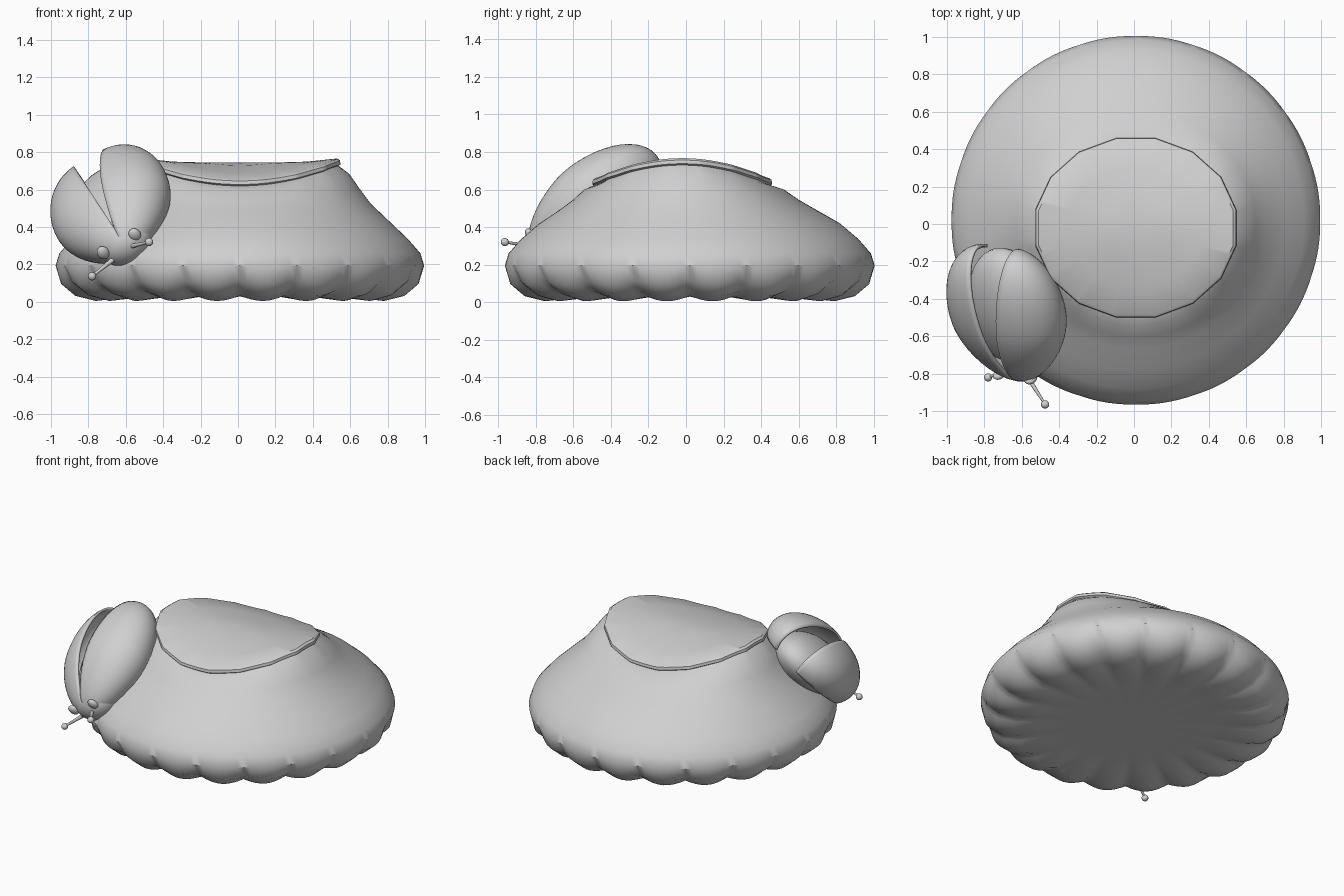
import bpy, bmesh, math
from mathutils import Vector, Matrix

if "Cube" in bpy.data.objects:
    bpy.data.objects.remove(bpy.data.objects["Cube"])

grey = bpy.data.materials.new("light_grey")
grey.diffuse_color = (0.63, 0.63, 0.63, 1)
grey.use_nodes = True
grey.node_tree.nodes["Principled BSDF"].inputs["Base Color"].default_value = grey.diffuse_color


def finish(name, bm, angle=40):
    bmesh.ops.recalc_face_normals(bm, faces=bm.faces[:])
    me = bpy.data.meshes.new(name)
    bm.to_mesh(me)
    bm.free()
    ob = bpy.data.objects.new(name, me)
    bpy.context.collection.objects.link(ob)
    me.materials.append(grey)
    bpy.ops.object.select_all(action='DESELECT')
    ob.select_set(True)
    bpy.context.view_layer.objects.active = ob
    bpy.ops.object.shade_smooth_by_angle(angle=math.radians(angle))
    return ob


# Mound: rings of (radius, height, front/back drop, scallop amount, depth scale, y centre)
SIDES, LOBES = 160, 20
rings = [
    (0.18, 0.745, 0.015, 0, 0.89, -0.02), (0.36, 0.75, 0.055, 0, 0.89, -0.02),
    (0.525, 0.767, 0.11, 0, 0.89, -0.02), (0.54, 0.757, 0.11, 0, 0.89, -0.02),
    (0.543, 0.738, 0.11, 0, 0.89, -0.02), (0.530, 0.730, 0.11, 0, 0.89, -0.02),
    (0.585, 0.685, 0.085, 0, 0.91, -0.01),
    (0.64, 0.605, 0.06, 0, 0.94, 0), (0.70, 0.525, 0.03, 0, 0.97, 0.01),
    (0.80, 0.43, 0.01, 0, 1, 0.02), (0.90, 0.335, 0, 0, 1, 0.02),
    (0.965, 0.26, 0, 0, 1, 0.02), (0.985, 0.195, 0, 0.1, 1, 0.02),
    (0.95, 0.115, 0, 0.7, 1, 0.02), (0.87, 0.06, 0, 1, 1, 0.02),
    (0.76, 0.033, 0, 1, 1, 0.02), (0.60, 0.03, 0, 0.2, 1, 0.02),
    (0.45, 0.03, 0, 0, 1, 0.02),
]
bm = bmesh.new()
loops = []
for r, z, drop, scallop, depth, cy in rings:
    loop = []
    for i in range(SIDES):
        a = 2 * math.pi * i / SIDES
        s = abs(math.sin(a * LOBES / 2)) * scallop
        rr = r + 0.02 * s
        if 0.5 < r < 0.56:      # the rim is a sixteen-sided polygon
            step = math.pi / 8
            rr = r * math.cos(step / 2) / math.cos((a + step / 2) % step - step / 2) * 1.01
        loop.append(bm.verts.new((0.01 + rr * math.cos(a), cy + rr * depth * math.sin(a),
                                  z - drop * math.sin(a) ** 2 - 0.028 * s)))
    loops.append(loop)
for p, q in zip(loops, loops[1:]):
    for i in range(SIDES):
        j = (i + 1) % SIDES
        bm.faces.new((p[i], p[j], q[j], q[i]))
for loop, z in ((loops[0], 0.745), (loops[-1], 0.03)):
    c = bm.verts.new((0.01, 0.0, z))
    for i in range(SIDES):
        bm.faces.new((loop[i], loop[(i + 1) % SIDES], c))
finish("mound", bm, 38)

# Beetle frame: local x = its side, local y = forward, local z = out of its back
fwd = Vector((0.16, -0.85, -0.50)).normalized()
side = Vector((0.85, -0.10, 0.50))
side = (side - fwd * side.dot(fwd)).normalized()
up = fwd.cross(side)
up = -up if up.z < 0 else up
frame = Matrix((side, fwd, up)).transposed().to_4x4()
frame.translation = (-0.665, -0.472, 0.49)


def ellipsoid(bm, centre, size, u=32, v=20):
    # poles lie on the local x axis
    m = (Matrix.Translation(centre) @ Matrix.Diagonal((*size, 1))
         @ Matrix.Rotation(math.pi / 2, 4, 'Y'))
    return bmesh.ops.create_uvsphere(bm, u_segments=u, v_segments=v, radius=1, matrix=m)


def taper(bm):
    # narrow toward the head
    for v in bm.verts:
        f = 1 - 0.22 * max(0, v.co.y / 0.4) ** 1.5
        v.co.x *= f
        v.co.z *= f


def beetle_part(name, centre, size, u=32, v=20, tapered=False):
    bm = bmesh.new()
    ellipsoid(bm, centre, size, u, v)
    if tapered:
        taper(bm)
    bm.transform(frame)
    return finish(name, bm)


beetle_part("beetle_body", (0, 0, -0.02), (0.24, 0.38, 0.165), tapered=True)
beetle_part("beetle_head", (0, 0.30, -0.02), (0.155, 0.125, 0.125))

# Wing cases: half shells hinged near the head, opened and lifted at the rear
for sgn, name in ((1, "right_wing_case"), (-1, "left_wing_case")):
    bm = bmesh.new()
    ellipsoid(bm, (0, 0, 0), (0.272, 0.405, 0.203), 48, 32)
    for normal, point in (((-sgn, 0, 0), (0, 0, 0)), ((0, 0, -1), (0, 0, -0.09))):
        bmesh.ops.bisect_plane(bm, geom=bm.verts[:] + bm.edges[:] + bm.faces[:],
                               plane_co=point, plane_no=normal, clear_outer=True)
    bmesh.ops.remove_doubles(bm, verts=bm.verts[:], dist=0.002)
    taper(bm)
    hinge = Matrix.Translation((0, 0.34, 0.06))
    swing = Matrix.Rotation(sgn * math.radians(8), 4, 'Z')
    lift = Matrix.Rotation(math.radians(-3), 4, 'X')
    bm.transform(frame @ hinge @ swing @ lift @ hinge.inverted())
    ob = finish(name, bm)
    shell = ob.modifiers.new("thickness", 'SOLIDIFY')
    shell.thickness = 0.015
    shell.offset = -1

# Eyes
for x, name in ((0.078, "right_eye"), (-0.118, "left_eye")):
    beetle_part(name, (x, 0.388, 0.035), (0.032, 0.022, 0.04), 16, 10)

# Antennae: tapered stalk with a ball tip
for name, base, tip in (
        ("right_antenna", (-0.58, -0.80, 0.295), (-0.475, -0.965, 0.32)),
        ("left_antenna", (-0.67, -0.78, 0.225), (-0.78, -0.82, 0.137))):
    a, b = Vector(base), Vector(tip)
    bm = bmesh.new()
    rot = (b - a).to_track_quat('Z', 'Y').to_matrix().to_4x4()
    bmesh.ops.create_cone(bm, segments=12, radius1=0.014, radius2=0.006,
                          depth=(b - a).length, cap_ends=True,
                          matrix=Matrix.Translation((a + b) / 2) @ rot)
    ellipsoid(bm, b, (0.022, 0.022, 0.022), 16, 10)
    finish(name, bm)
